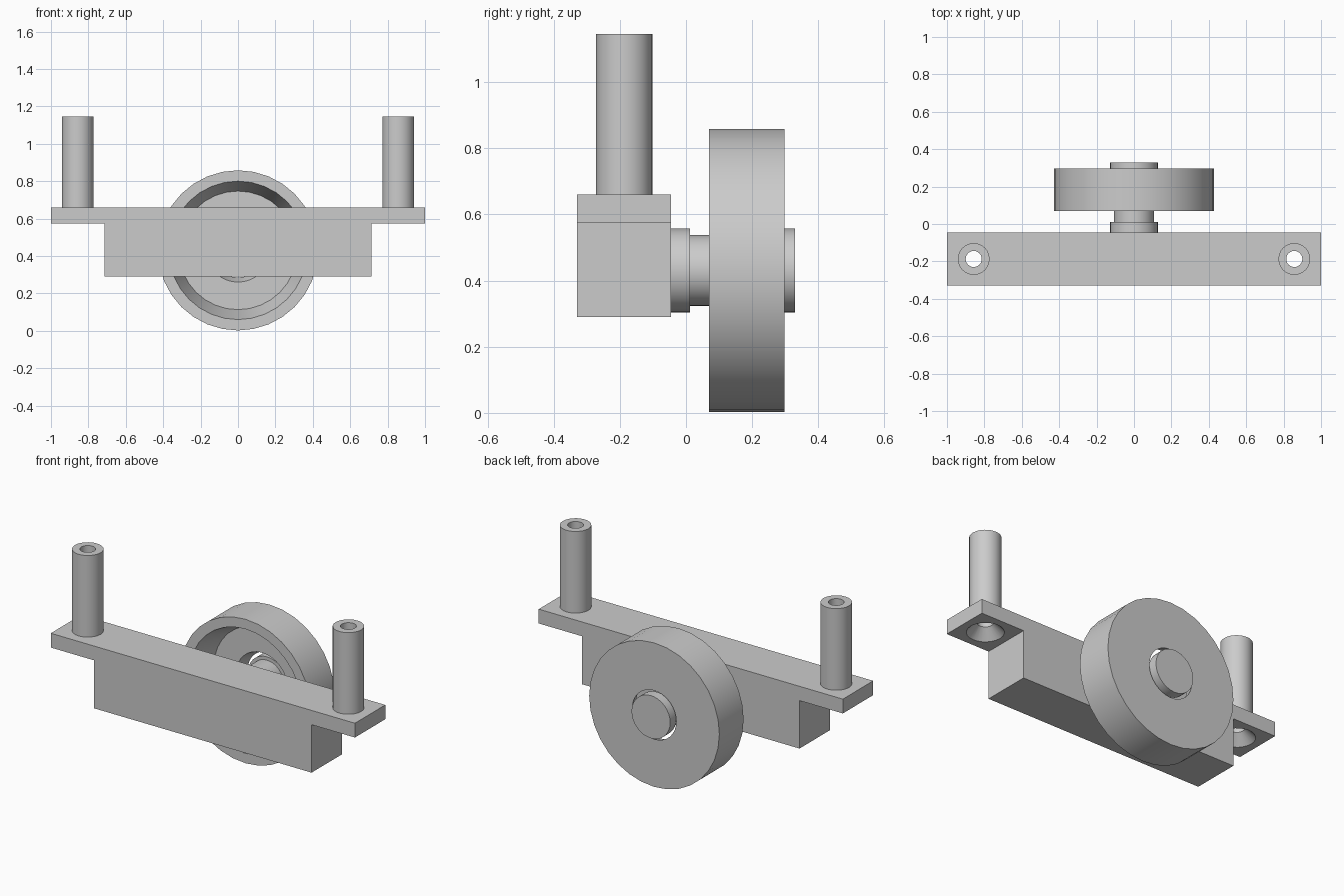
import bpy
import bmesh
from math import cos, sin, pi, radians

cube = bpy.data.objects.get("Cube")
if cube:
    bpy.data.objects.remove(cube, do_unlink=True)

# Single plain metal colour
GREY = (0.6, 0.6, 0.6, 1)
metal = bpy.data.materials.new("Grey metal")
metal.use_nodes = True
metal.diffuse_color = GREY
metal.node_tree.nodes["Principled BSDF"].inputs["Base Color"].default_value = GREY


def finish(name, bm):
    bmesh.ops.recalc_face_normals(bm, faces=bm.faces)
    mesh = bpy.data.meshes.new(name)
    bm.to_mesh(mesh)
    bm.free()
    mesh.materials.append(metal)
    obj = bpy.data.objects.new(name, mesh)
    bpy.context.collection.objects.link(obj)
    return obj


def activate(obj):
    bpy.ops.object.select_all(action='DESELECT')
    obj.select_set(True)
    bpy.context.view_layer.objects.active = obj


def lathe(name, profile, centre, axis, sides, ring=False):
    """Revolve (radius, position) points; ring=True closes the profile, else ends are capped."""
    bm = bmesh.new()
    cx, cy, cz = centre
    loops = []
    for r, p in profile:
        loop = []
        for i in range(sides):
            u, v = r * cos(2 * pi * i / sides), r * sin(2 * pi * i / sides)
            co = (cx + u, cy + p, cz + v) if axis == 'Y' else (cx + u, cy + v, cz + p)
            loop.append(bm.verts.new(co))
        loops.append(loop)
    pairs = list(zip(loops, loops[1:]))
    if ring:
        pairs.append((loops[-1], loops[0]))
    else:
        bm.faces.new(loops[0])
        bm.faces.new(loops[-1])
    for a, b in pairs:
        for i in range(sides):
            j = (i + 1) % sides
            bm.faces.new((a[i], a[j], b[j], b[i]))
    obj = finish(name, bm)
    activate(obj)
    bpy.ops.object.shade_smooth_by_angle(angle=radians(30))
    return obj


# Mounting bar: T-shaped profile extruded front to back
FRONT, BACK = -0.33, -0.045
LOW, STEP, TOP = 0.29, 0.575, 0.66
half = [(0.715, LOW), (0.715, STEP), (1, STEP), (1, TOP)]
outline = half + [(-x, z) for x, z in reversed(half)]
bm = bmesh.new()
face = bm.faces.new([bm.verts.new((x, FRONT, z)) for x, z in outline])
grown = bmesh.ops.extrude_face_region(bm, geom=[face])["geom"]
moved = [g for g in grown if isinstance(g, bmesh.types.BMVert)]
bmesh.ops.translate(bm, verts=moved, vec=(0, BACK - FRONT, 0))
bar = finish("mounting_bar", bm)

# Hollow posts, with countersunk holes running down through the bar
POST_X, POST_Y, POST_R, HOLE_R, SINK_R = 0.857, -0.187, 0.085, 0.043, 0.1
for side, sign in (("left", 1), ("right", -1)):
    spot = (sign * POST_X, POST_Y, 0)
    lathe(side + "_post",
          [(POST_R, TOP), (POST_R, 1.145), (HOLE_R, 1.145), (HOLE_R, TOP)],
          spot, 'Z', 24, ring=True)
    cutter = lathe("hole_cutter",
                   [(SINK_R, STEP - 0.05), (SINK_R, STEP),
                    (HOLE_R, STEP + SINK_R - HOLE_R), (HOLE_R, TOP + 0.05)],
                   spot, 'Z', 24)
    cutter.hide_render = True
    activate(bar)
    mod = bar.modifiers.new("hole", 'BOOLEAN')
    mod.operation = 'DIFFERENCE'
    mod.solver = 'EXACT'
    mod.object = cutter
    bpy.ops.object.modifier_apply(modifier=mod.name)
    bpy.data.objects.remove(cutter, do_unlink=True)
activate(bar)
bpy.ops.object.shade_smooth_by_angle(angle=radians(30))

# Axle: thin shaft between two wider collars
HUB = (0, 0, 0.43)
lathe("axle",
      [(0.127, BACK), (0.127, 0.012), (0.107, 0.012),
       (0.107, 0.273), (0.127, 0.273), (0.127, 0.33)],
      HUB, 'Y', 32)

# Wheel: dished on the front, with tapered recess and tapered centre hole
lathe("wheel",
      [(0.428, 0.07), (0.428, 0.298), (0.145, 0.298),
       (0.17, 0.225), (0.317, 0.225), (0.37, 0.07)],
      HUB, 'Y', 32, ring=True)
